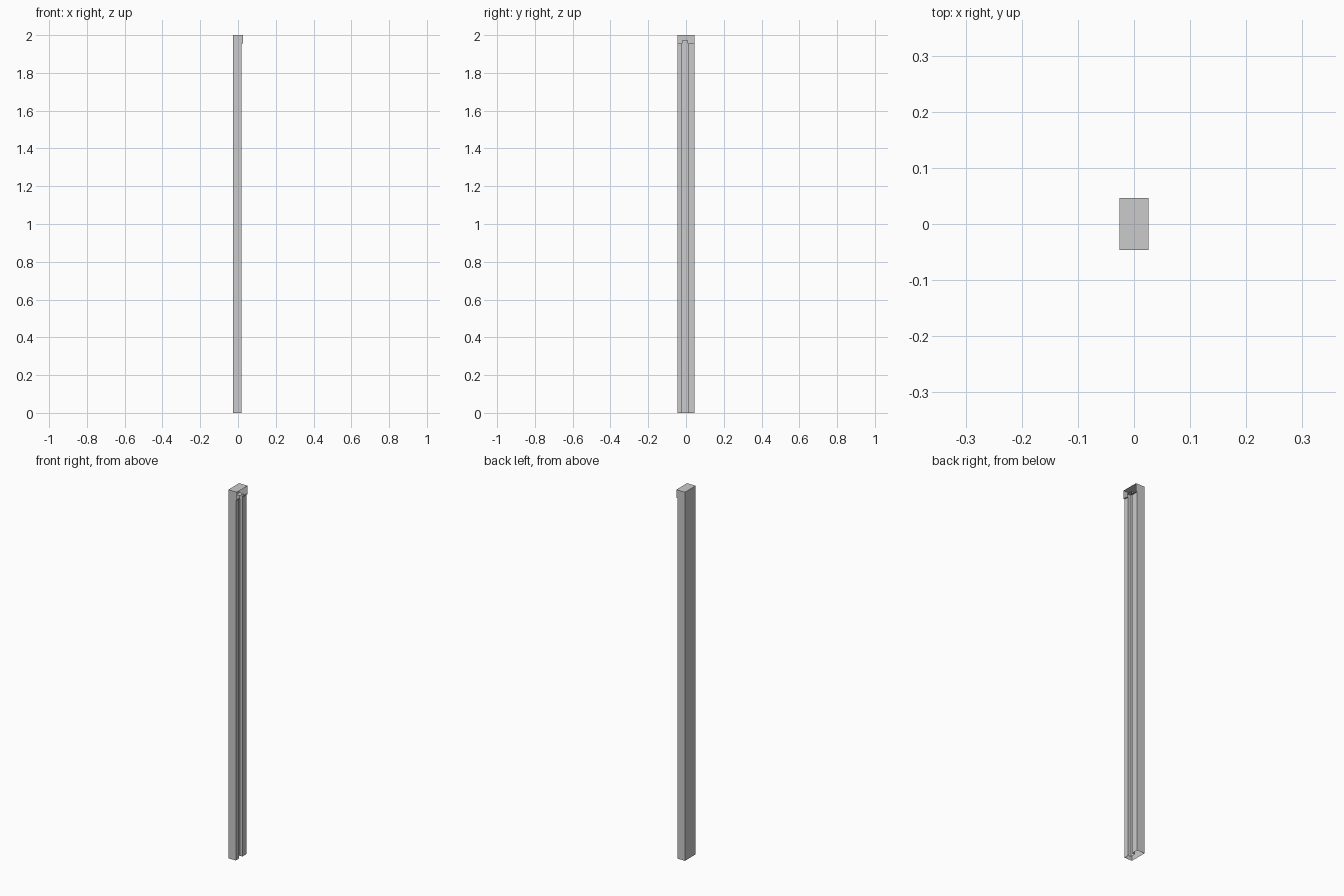
import bpy, bmesh

if "Cube" in bpy.data.objects:
    bpy.data.objects.remove(bpy.data.objects["Cube"])

HALF_X, HALF_Y, HEIGHT = 0.026, 0.046, 2.0
DEPTH, GROOVE = 0.045, 0.029       # face depth and groove floor depth
G0, G1 = -0.02, 0.011              # groove edges across the frame

# Cross-section: (y, distance inward from the outer face)
profile = [(-HALF_Y, 0), (HALF_Y, 0), (HALF_Y, DEPTH), (G1, DEPTH),
           (G1, GROOVE), (G0, GROOVE), (G0, DEPTH), (-HALF_Y, DEPTH)]

# Stations along the frame: floor end, mitred corner, cut head end
stations = [
    lambda y, d: (-HALF_X + d, y, 0),
    lambda y, d: (-HALF_X + d, y, HEIGHT - d),
    lambda y, d: (HALF_X, y, HEIGHT - d),
]

# Grooved jamb that turns the corner into a short head; both ends open
bm = bmesh.new()
rings = [[bm.verts.new(place(y, d)) for y, d in profile] for place in stations]
n = len(profile)
for a, b in zip(rings, rings[1:]):
    for i in range(n):
        j = (i + 1) % n
        bm.faces.new((a[i], b[i], b[j], a[j]))

mesh = bpy.data.meshes.new("door_frame_corner")
bm.to_mesh(mesh)
bm.free()
obj = bpy.data.objects.new("door_frame_corner", mesh)
bpy.context.collection.objects.link(obj)
